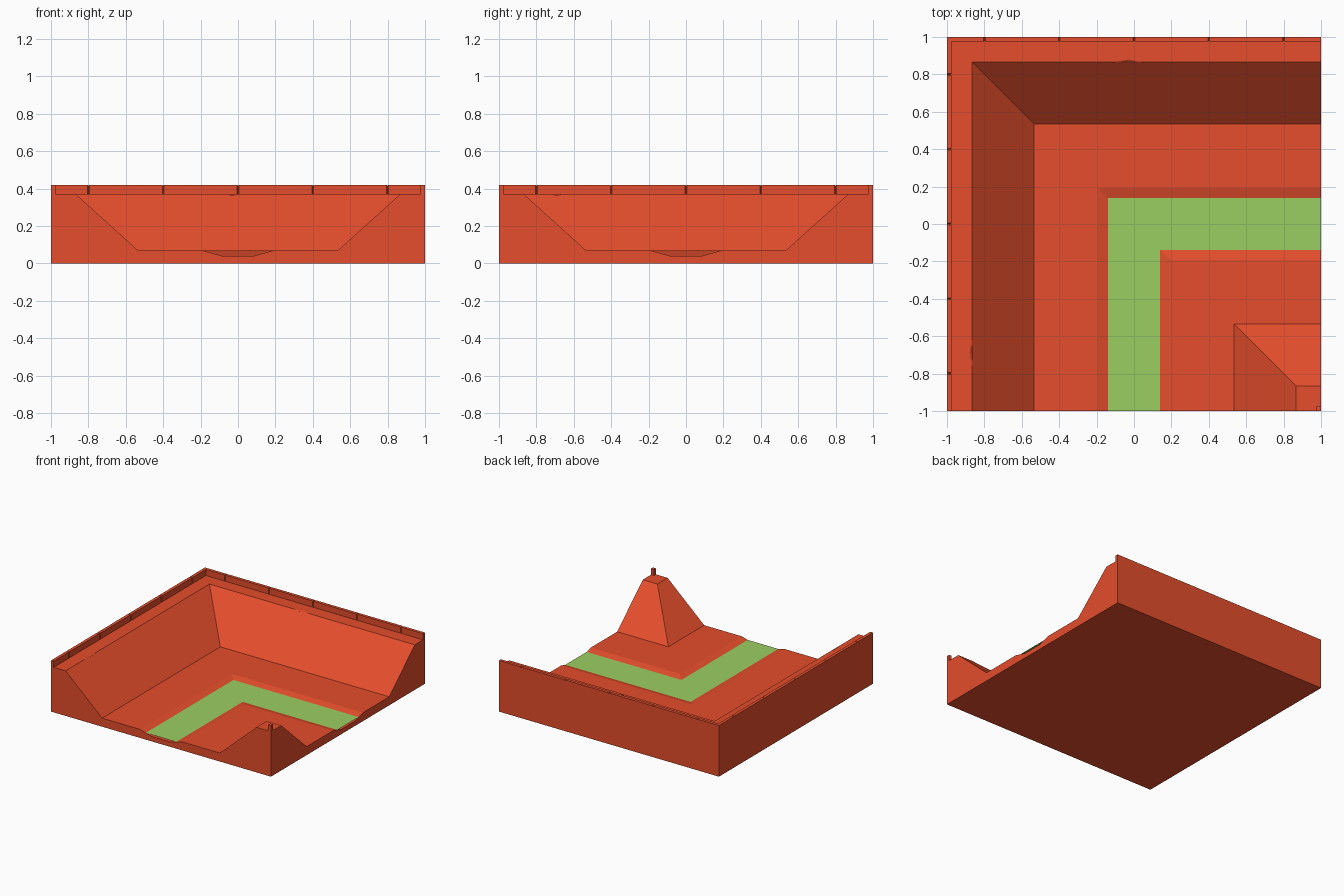
import bpy, bmesh
from math import pi
from mathutils import Matrix, Vector

if "Cube" in bpy.data.objects:
    bpy.data.objects.remove(bpy.data.objects["Cube"])


def material(name, rgb):
    m = bpy.data.materials.new(name)
    m.diffuse_color = (*rgb, 1)
    m.use_nodes = True
    m.node_tree.nodes["Principled BSDF"].inputs["Base Color"].default_value = m.diffuse_color
    return m


def finish(name, bm, mat=None):
    me = bpy.data.meshes.new(name)
    bm.to_mesh(me)
    bm.free()
    ob = bpy.data.objects.new(name, me)
    bpy.context.collection.objects.link(ob)
    if mat:
        me.materials.append(mat)
    return ob


def corner_sweep(name, profile, mat, closed):
    """Sweep (offset, height) points around a mitred right-angle corner."""
    bm = bmesh.new()
    stations = [lambda d, z: (-d, -1, z), lambda d, z: (-d, d, z), lambda d, z: (1, d, z)]
    rings = [[bm.verts.new(f(d, z)) for d, z in profile] for f in stations]
    n = len(profile)
    for a, b in zip(rings, rings[1:]):
        for i in range(n if closed else n - 1):
            j = (i + 1) % n
            bm.faces.new((a[i], a[j], b[j], b[i]))
    if closed:
        bm.faces.new(rings[0])
        bm.faces.new(rings[-1][::-1])
    # the inside corner collapses to a single vertical edge
    bmesh.ops.remove_doubles(bm, verts=bm.verts, dist=1e-5)
    bmesh.ops.dissolve_degenerate(bm, edges=bm.edges, dist=1e-5)
    bmesh.ops.recalc_face_normals(bm, faces=bm.faces)
    if not closed and sum(f.normal.z for f in bm.faces) < 0:
        bmesh.ops.reverse_faces(bm, faces=bm.faces)
    return finish(name, bm, mat)


red = material("clay_red", (0.78, 0.075, 0.025))
green = material("water_green", (0.33, 0.62, 0.12))

# Canal bed: mirrored cross-section with curb, ledge, slope, floor and channel
half = [(1, 0), (1, 0.42), (0.975, 0.42), (0.975, 0.37), (0.867, 0.37),
        (0.535, 0.07), (0.193, 0.07), (0.085, 0.04)]
bed = corner_sweep("canal_bed", half + [(-d, z) for d, z in reversed(half)], red, True)

# Water strip lying in the channel
corner_sweep("water_strip", [(0.14, 0.055), (-0.14, 0.055)], green, False)

# Fine joints between curb stones, on the top and on the inner face
JOINTS = (-0.8, -0.4, 0, 0.4, 0.8)
SIDES = (Matrix.Identity(4), Matrix.Rotation(-pi / 2, 4, 'Z'))  # left, back


def groove(bm, side, centre, size, axis):
    m = side @ Matrix.Translation(centre) @ Matrix.Rotation(pi / 4, 4, axis)
    bmesh.ops.create_cube(bm, size=1, matrix=m @ Matrix.Diagonal((*size, 1)))


tops, inners = bmesh.new(), bmesh.new()
for side in SIDES:
    for y in JOINTS:
        groove(tops, side, (-0.98, y, 0.42), (0.06, 0.007, 0.007), 'X')
        groove(inners, side, (-0.975, y, 0.412), (0.007, 0.007, 0.08), 'Z')

# Small chips along the upper edge of the slopes
for side, y in ((SIDES[0], -0.69), (SIDES[1], -0.03)):
    m = side @ Matrix.Translation((-0.867, y, 0.37)) @ Matrix.Diagonal((0.012, 0.07, 0.007, 1))
    bmesh.ops.create_uvsphere(inners, u_segments=4, v_segments=2, radius=1, matrix=m)

for name, bm in (("curb_top_cutter", tops), ("curb_face_cutter", inners)):
    cutter = finish(name, bm, red)
    cutter.hide_render = True
    cutter.hide_set(True)
    mod = bed.modifiers.new(name, 'BOOLEAN')
    mod.operation = 'DIFFERENCE'
    mod.solver = 'EXACT'
    mod.object = cutter
